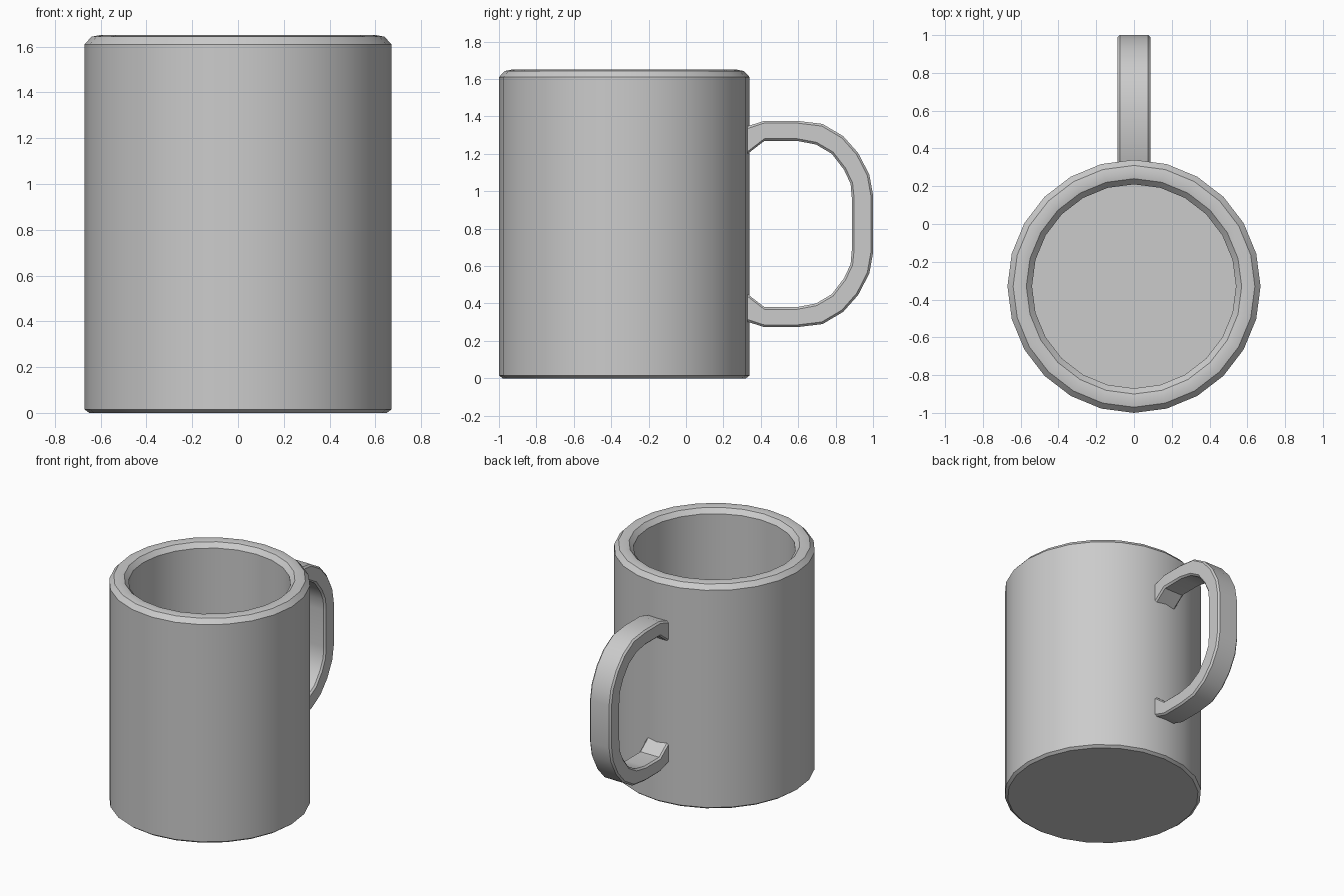
import bpy, bmesh, math
from mathutils import Vector

cube = bpy.data.objects.get("Cube")
if cube:
    bpy.data.objects.remove(cube, do_unlink=True)

SIDES = 24
BODY_Y = -0.33
MID_Z = 0.825

# One plain grey glaze
grey = bpy.data.materials.new("grey_glaze")
grey.use_nodes = True
COLOUR = (0.6, 0.6, 0.6, 1)
grey.diffuse_color = COLOUR
grey.node_tree.nodes["Principled BSDF"].inputs["Base Color"].default_value = COLOUR


def finish(name, bm, angle):
    bmesh.ops.recalc_face_normals(bm, faces=bm.faces)
    mesh = bpy.data.meshes.new(name)
    bm.to_mesh(mesh)
    bm.free()
    obj = bpy.data.objects.new(name, mesh)
    bpy.context.collection.objects.link(obj)
    mesh.materials.append(grey)
    bpy.ops.object.select_all(action="DESELECT")
    obj.select_set(True)
    bpy.context.view_layer.objects.active = obj
    bpy.ops.object.shade_smooth_by_angle(angle=math.radians(angle))
    return obj


def loft(bm, rings):
    """Skin closed rings of equal length and cap both ends."""
    loops = [[bm.verts.new(p) for p in ring] for ring in rings]
    n = len(loops[0])
    for a, b in zip(loops, loops[1:]):
        for i in range(n):
            j = (i + 1) % n
            bm.faces.new((a[i], a[j], b[j], b[i]))
    bm.faces.new(loops[0][::-1])
    bm.faces.new(loops[-1])


def circle(r, z):
    steps = [math.tau * i / SIDES for i in range(SIDES)]
    return [(r * math.sin(a), BODY_Y + r * math.cos(a), z) for a in steps]


# Cup: bottom edge, outer wall, rounded rim, inner wall and floor
profile = [(0.65, 0), (0.67, 0.015), (0.67, 1.61), (0.64, 1.643), (0.605, 1.65),
           (0.57, 1.643), (0.54, 1.61), (0.54, 0.13)]
bm = bmesh.new()
loft(bm, [circle(r, z) for r, z in profile])
finish("cup_body", bm, 30)

# Handle: outer and inner edge of the upper half, mirrored below
upper = [((0.29, 1.335), (0.29, 1.17)), ((0.42, 1.377), (0.42, 1.27)),
         ((0.59, 1.377), (0.59, 1.27)), ((0.73, 1.36), (0.695, 1.25)),
         ((0.84, 1.295), (0.78, 1.2)), ((0.92, 1.205), (0.845, 1.115)),
         ((0.98, 1.09), (0.88, 1.04)), ((1.0, 0.98), (0.887, 0.96))]
lower = [tuple((y, 2 * MID_Z - z) for y, z in pair) for pair in reversed(upper)]

HALF, CUT = 0.087, 0.012


def section(outer, inner):
    """Strap cross-section with chamfered corners."""
    o, i = Vector((0, *outer)), Vector((0, *inner))
    step = (i - o).normalized() * CUT
    side = Vector((HALF, 0, 0))
    small = Vector((HALF - CUT, 0, 0))
    return [o - small, o + small, o + step + side, i - step + side,
            i + small, i - small, i - step - side, o + step - side]


bm = bmesh.new()
loft(bm, [section(o, i) for o, i in upper + lower])
finish("handle", bm, 30)
